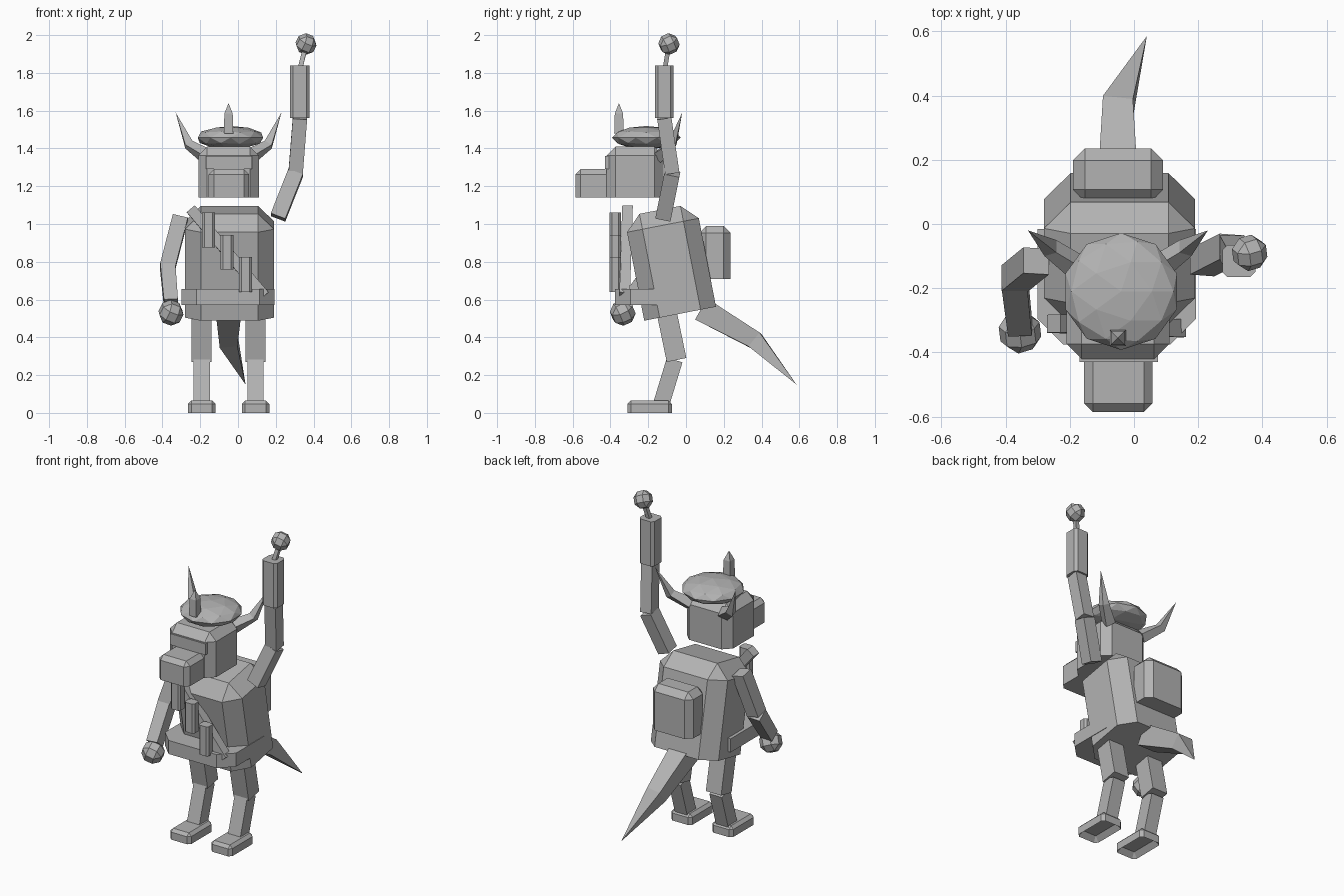
import bpy, bmesh
from math import radians
from mathutils import Vector, Matrix

cube = bpy.data.objects.get("Cube")
if cube:
    bpy.data.objects.remove(cube, do_unlink=True)

grey = bpy.data.materials.new("stone_grey")
grey.use_nodes = True
grey.diffuse_color = (0.45, 0.45, 0.45, 1)
grey.node_tree.nodes["Principled BSDF"].inputs["Base Color"].default_value = grey.diffuse_color


def finish(name, bm):
    bmesh.ops.recalc_face_normals(bm, faces=bm.faces[:])
    mesh = bpy.data.meshes.new(name)
    bm.to_mesh(mesh)
    bm.free()
    mesh.materials.append(grey)
    obj = bpy.data.objects.new(name, mesh)
    bpy.context.collection.objects.link(obj)
    return obj


def box(name, x, y, z, bevel=0, sharp=(), tilt=0, hollow=False):
    """Chamfered box from ranges; edges around the sides in sharp stay square."""
    lo, hi = Vector((x[0], y[0], z[0])), Vector((x[1], y[1], z[1]))
    centre, size = (lo + hi) / 2, hi - lo
    bm = bmesh.new()
    bmesh.ops.create_cube(bm, size=1)
    sides = {"-x": (0, -1), "+x": (0, 1), "-y": (1, -1), "+y": (1, 1), "-z": (2, -1), "+z": (2, 1)}

    def on_sharp(edge):
        return any(all(v.co[a] * s > 0.4 for v in edge.verts) for a, s in map(sides.get, sharp))

    edges = [e for e in bm.edges if not on_sharp(e)]
    bmesh.ops.scale(bm, vec=size, verts=bm.verts)
    if bevel:
        bmesh.ops.bevel(bm, geom=edges, offset=bevel, segments=1, affect='EDGES', profile=0.5)
    if hollow:
        bm.normal_update()
        sole = min(bm.faces, key=lambda f: f.calc_center_median().z)
        bmesh.ops.inset_region(bm, faces=[sole], thickness=0.03)
        bmesh.ops.translate(bm, vec=(0, 0, 0.03), verts=sole.verts)
    bm.transform(Matrix.Translation(centre) @ Matrix.Rotation(radians(tilt), 4, 'X'))
    return finish(name, bm)


def sweep(name, points, radii):
    """Square section carried along points, with a half width at each."""
    pts = [Vector(p) for p in points]
    bm = bmesh.new()
    rings = []
    for i, (p, r) in enumerate(zip(pts, radii)):
        d = (pts[min(i + 1, len(pts) - 1)] - pts[max(i - 1, 0)]).normalized()
        side = (Vector((1, 0, 0)) - d * d.x).normalized()
        up = d.cross(side)
        rings.append([bm.verts.new(p + r * (side * a + up * b))
                      for a, b in ((-1, -1), (1, -1), (1, 1), (-1, 1))])
    for low, high in zip(rings, rings[1:]):
        for k in range(4):
            n = (k + 1) % 4
            bm.faces.new((low[k], low[n], high[n], high[k]))
    bm.faces.new(rings[0])
    if radii[-1] > 0:
        bm.faces.new(rings[-1])
    bmesh.ops.remove_doubles(bm, verts=bm.verts[:], dist=0.0001)
    return finish(name, bm)


def knob(name, centre, r, turn):
    """Faceted ball made from a heavily chamfered cube."""
    bm = bmesh.new()
    bmesh.ops.create_cube(bm, size=2 * r)
    bmesh.ops.bevel(bm, geom=bm.edges[:], offset=r * 0.58, segments=1, affect='EDGES', profile=0.5)
    bm.transform(Matrix.Translation(centre) @ Matrix.Rotation(radians(turn), 4, (1, 1, 0.5)))
    return finish(name, bm)


# Torso, leaning forward, with pack and belt
box("torso", (-0.28, 0.19), (-0.278, 0.109), (0.52, 1.08), 0.083, ["-z"], tilt=11)
box("backpack", (-0.19, 0.09), (0.07, 0.235), (0.71, 0.99), 0.037, ["-z"])
box("belt", (-0.30, 0.193), (-0.375, -0.015), (0.57, 0.655), 0.08, ["-z", "+z", "+y"])

# Bandolier with three cartridges
sweep("bandolier", [(-0.25, -0.31, 1.08), (0.14, -0.325, 0.62)], [0.028, 0.028])
for i in range(3):
    x, z = -0.19 + 0.098 * i, 0.875 - 0.117 * i
    box(f"cartridge_{i + 1}", (x, x + 0.067), (-0.405, -0.345), (z, z + 0.185), 0.012, ["-z", "+z"])

# Head with brow and snout
box("head", (-0.21, 0.11), (-0.42, -0.12), (1.14, 1.41), 0.047, ["-z"])
box("brow", (-0.17, 0.075), (-0.43, -0.36), (1.29, 1.36))
box("snout", (-0.155, 0.058), (-0.585, -0.40), (1.14, 1.29), 0.027, ["+y", "-z"])

# Flattened cap with a spike
bm = bmesh.new()
bmesh.ops.create_icosphere(bm, subdivisions=2, radius=1)
bm.transform(Matrix.Translation((-0.04, -0.21, 1.457)) @ Matrix.Diagonal((0.182, 0.182, 0.062, 1)))
finish("cap", bm)
sweep("cap_spike", [(-0.05, -0.355, z) for z in (1.48, 1.585, 1.64)], [0.025, 0.022, 0])

# Horns mirrored about the head centre
for name, s in (("left", 1), ("right", -1)):
    cx = -0.05
    sweep(f"{name}_horn", [(cx + 0.12 * s, -0.14, 1.36), (cx + 0.21 * s, -0.075, 1.42),
                           (cx + 0.28 * s, -0.02, 1.59)], [0.03, 0.022, 0])

# Legs and hollow-soled feet
for name, x in (("right", -0.192), ("left", 0.093)):
    sweep(f"{name}_thigh", [(x, -0.11, 0.57), (x, -0.05, 0.28)], [0.053, 0.053])
    sweep(f"{name}_shin", [(x, -0.06, 0.28), (x, -0.13, 0.05)], [0.043, 0.043])
    box(f"{name}_foot", (x - 0.073, x + 0.073), (-0.31, -0.075), (0, 0.065), 0.018, ["-z"], hollow=True)

# Lowered right arm
elbow = (-0.372, -0.17, 0.775)
sweep("right_upper_arm", [(-0.305, -0.115, 1.035), elbow], [0.041, 0.041])
sweep("right_forearm", [elbow, (-0.355, -0.32, 0.58)], [0.04, 0.037])
knob("right_hand", (-0.355, -0.335, 0.53), 0.059, 35)

# Raised left arm holding a ball-ended rod
elbow, wrist = (0.305, -0.073, 1.27), (0.328, -0.115, 1.56)
sweep("left_upper_arm", [(0.212, -0.12, 1.035), elbow], [0.041, 0.041])
sweep("left_forearm", [elbow, wrist], [0.038, 0.038])
box("left_gauntlet", (0.275, 0.378), (-0.165, -0.065), (1.56, 1.84), 0.016, ["-z", "+z"])
sweep("rod", [(0.328, -0.112, 1.82), (0.36, -0.09, 1.95)], [0.012, 0.012])
knob("rod_ball", (0.36, -0.09, 1.953), 0.049, 35)

# Tail
sweep("tail", [(-0.05, 0.08, 0.55), (-0.05, 0.365, 0.385), (0.04, 0.585, 0.15)], [0.064, 0.047, 0])
